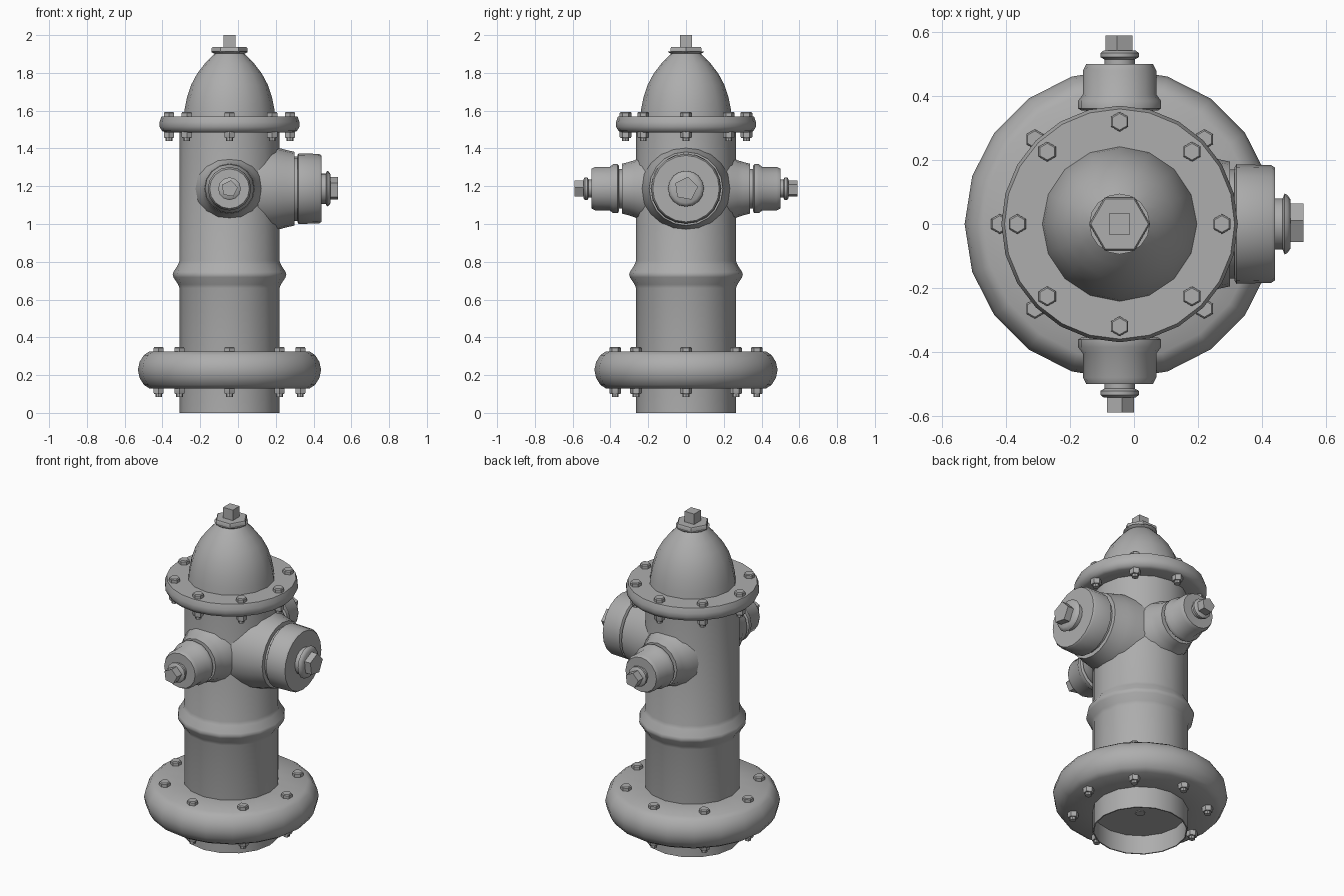
import bpy, bmesh
from math import pi, cos, sin, radians
from mathutils import Matrix, Vector

cube = bpy.data.objects.get("Cube")
if cube:
    bpy.data.objects.remove(cube, do_unlink=True)

grey = bpy.data.materials.new("cast_iron_grey")
grey.use_nodes = True
colour = (0.42, 0.42, 0.42, 1)
grey.diffuse_color = colour
grey.node_tree.nodes["Principled BSDF"].inputs["Base Color"].default_value = colour

CX = -0.045          # hydrant axis
OUTLET_Z = 1.187


def add_lathe(bm, profile, sides, start=0, offset=(0, 0, 0)):
    """Spin (radius, height) points into a capped solid."""
    rings = []
    for r, z in profile:
        ring = []
        for i in range(sides):
            a = radians(start) + 2 * pi * i / sides
            ring.append(bm.verts.new(Vector((r * cos(a), r * sin(a), z)) + Vector(offset)))
        rings.append(ring)
    for low, high in zip(rings, rings[1:]):
        for i in range(sides):
            j = (i + 1) % sides
            bm.faces.new((low[i], low[j], high[j], high[i]))
    bm.faces.new(rings[0][::-1])
    bm.faces.new(rings[-1])


def finish(name, bm, direction=None, height=0, angle=40):
    """Make the object, standing on the axis or pointing outwards from it."""
    bmesh.ops.recalc_face_normals(bm, faces=bm.faces)
    place = Matrix.Translation((CX, 0, height))
    if direction:
        place = place @ Vector(direction).to_track_quat('Z', 'Y').to_matrix().to_4x4()
    bm.transform(place)
    mesh = bpy.data.meshes.new(name)
    bm.to_mesh(mesh)
    bm.free()
    mesh.materials.append(grey)
    obj = bpy.data.objects.new(name, mesh)
    bpy.context.collection.objects.link(obj)
    bpy.ops.object.select_all(action='DESELECT')
    obj.select_set(True)
    bpy.context.view_layer.objects.active = obj
    bpy.ops.object.shade_smooth_by_angle(angle=radians(angle))


def lathe(name, profile, sides, start=0, direction=None, height=0):
    bm = bmesh.new()
    add_lathe(bm, profile, sides, start)
    finish(name, bm, direction, height)


def bolt_circle(name, radius, top, bottom):
    """Eight hex bolts with heads on top and nuts with shank ends below."""
    bm = bmesh.new()
    for i in range(8):
        a = i * pi / 4
        spot = (radius * cos(a), radius * sin(a), 0)
        add_lathe(bm, [(0.031, top - 0.01), (0.031, top + 0.018), (0.026, top + 0.024)], 6, 90, spot)
        add_lathe(bm, [(0.031, bottom + 0.01), (0.031, bottom - 0.024), (0.027, bottom - 0.03)], 6, 90, spot)
        add_lathe(bm, [(0.018, bottom - 0.02), (0.018, bottom - 0.046)], 8, 0, spot)
    finish(name, bm, angle=30)


# Barrel, with a recessed plate in its foot and a rounded belt
lathe("barrel", [(0.258, 0.115), (0.258, 0), (0.265, 0), (0.265, 0.66), (0.272, 0.68),
                 (0.297, 0.718), (0.301, 0.732), (0.297, 0.746), (0.272, 0.785),
                 (0.265, 0.805), (0.265, 1.5)], 16)
lathe("foot_plug", [(0.028, 0.12), (0.028, 0.11)], 8)

# Flanges and their bolts
lathe("base_flange", [(0.25, 0.13), (0.425, 0.13), (0.453, 0.148), (0.476, 0.185), (0.485, 0.228),
                      (0.476, 0.27), (0.453, 0.306), (0.425, 0.325), (0.25, 0.325)], 20)
lathe("bonnet_flange", [(0.25, 1.485), (0.34, 1.485), (0.358, 1.493), (0.37, 1.515),
                        (0.37, 1.54), (0.36, 1.57), (0.23, 1.57)], 24)
bolt_circle("base_bolts", 0.375, 0.325, 0.13)
bolt_circle("bonnet_bolts", 0.32, 1.57, 1.485)

# Bonnet and operating nut
lathe("bonnet", [(0.243, 1.56), (0.237, 1.61), (0.225, 1.67), (0.204, 1.735), (0.172, 1.795),
                 (0.13, 1.85), (0.088, 1.893), (0.07, 1.91)], 16)
lathe("bonnet_collar", [(0.06, 1.897), (0.088, 1.905), (0.095, 1.912)], 16)
lathe("bonnet_hex", [(0.095, 1.908), (0.095, 1.93), (0.09, 1.936)], 6)
lathe("operating_nut", [(0.046, 1.93), (0.046, 2.0)], 4, 45)

# Hose outlets on front and back
for side, y in (("front", -1), ("back", 1)):
    out = (0, y, 0)
    lathe(side + "_neck", [(0.18, 0.2), (0.162, 0.25), (0.15, 0.275), (0.142, 0.3),
                           (0.132, 0.34), (0.105, 0.34), (0.105, 0.37)], 16, 0, out, OUTLET_Z)
    lathe(side + "_cap", [(0.12, 0.355), (0.13, 0.362), (0.13, 0.385), (0.115, 0.405),
                          (0.115, 0.48), (0.105, 0.5)], 16, 0, out, OUTLET_Z)
    lathe(side + "_washer", [(0.048, 0.49), (0.048, 0.515), (0.06, 0.522), (0.06, 0.535),
                             (0.05, 0.543)], 12, 0, out, OUTLET_Z)
    lathe(side + "_nut", [(0.045, 0.53), (0.045, 0.59)], 5, 80, out, OUTLET_Z)

# Large pumper outlet on the left
out = (1, 0, 0)
lathe("pumper_neck", [(0.235, 0.15), (0.225, 0.22), (0.215, 0.265), (0.205, 0.3),
                      (0.195, 0.345), (0.17, 0.345), (0.17, 0.37)], 20, 0, out, OUTLET_Z)
lathe("pumper_cap", [(0.178, 0.36), (0.187, 0.366), (0.184, 0.475), (0.176, 0.486)],
      20, 0, out, OUTLET_Z)
lathe("pumper_washer", [(0.08, 0.48), (0.08, 0.51), (0.095, 0.516), (0.09, 0.526),
                        (0.076, 0.535)], 16, 0, out, OUTLET_Z)
lathe("pumper_nut", [(0.064, 0.525), (0.064, 0.575)], 5, 80, out, OUTLET_Z)
